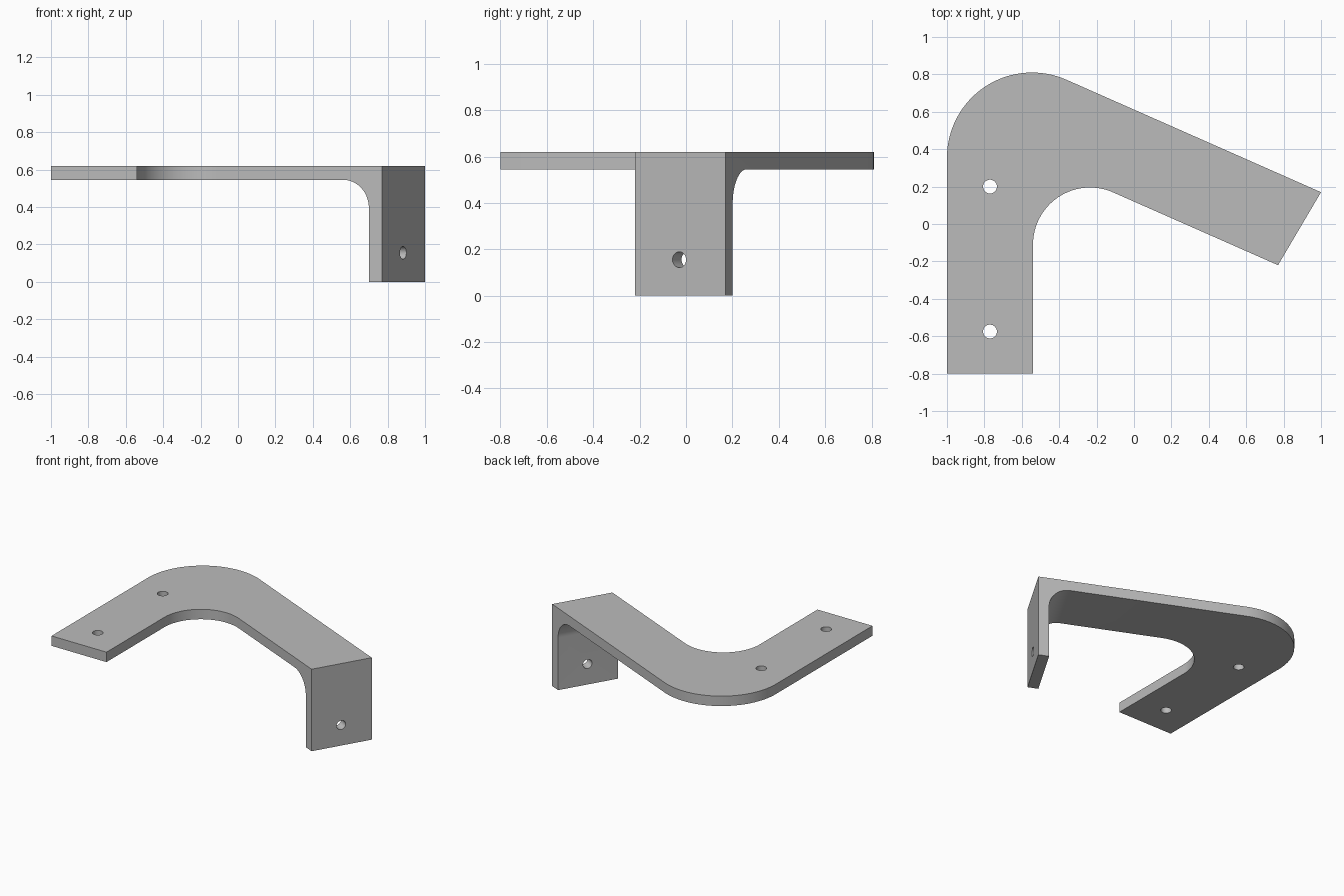
import bpy, bmesh, math
from mathutils import Vector

if "Cube" in bpy.data.objects:
    bpy.data.objects.remove(bpy.data.objects["Cube"], do_unlink=True)

HEIGHT, THICK = 0.62, 0.075
FRONT, REAR = Vector((0.77, -0.22, 0)), Vector((1.0, 0.17, 0))  # ends of the arm's end edge
SLOPE = math.radians(23.8)
ALONG = Vector((math.cos(SLOPE), -math.sin(SLOPE), 0))
EDGE = (REAR - FRONT).normalized()
UP = Vector((0, 0, 1))

steel = bpy.data.materials.new("grey steel")
steel.use_nodes = True
grey = (0.5, 0.5, 0.5, 1)
steel.diffuse_color = grey
steel.node_tree.nodes["Principled BSDF"].inputs["Base Color"].default_value = grey


def arc(cx, cy, r, start, end, n=32):
    angles = [start + (end - start) * i / n for i in range(n + 1)]
    return [(cx + r * math.cos(a), cy + r * math.sin(a)) for a in angles]


def prism(name, points, sweep):
    """Extrude a closed loop of points along a vector."""
    bm = bmesh.new()
    face = bm.faces.new([bm.verts.new(p) for p in points])
    out = bmesh.ops.extrude_face_region(bm, geom=[face])["geom"]
    moved = [v for v in out if isinstance(v, bmesh.types.BMVert)]
    bmesh.ops.translate(bm, verts=moved, vec=sweep)
    bmesh.ops.recalc_face_normals(bm, faces=bm.faces)
    mesh = bpy.data.meshes.new(name)
    bm.to_mesh(mesh)
    bm.free()
    mesh.materials.append(steel)
    obj = bpy.data.objects.new(name, mesh)
    bpy.context.collection.objects.link(obj)
    return obj


def drill(name, centre, axis, radius):
    """Round cutter through a centre point along an axis."""
    side = axis.orthogonal().normalized()
    other = axis.cross(side)
    ring = arc(0, 0, radius, 0, math.tau, 40)[:-1]
    points = [centre - axis * 0.1 + side * a + other * b for a, b in ring]
    return prism(name, points, axis * 0.2)


# Bent outline, full height
tangent = math.pi / 2 - SLOPE
outline = [(-1, -0.8), (-0.54, -0.8)]
outline += arc(-0.235, -0.11, 0.305, math.pi, tangent)
outline += [FRONT.xy, REAR.xy]
outline += arc(-0.545, 0.355, 0.455, tangent, math.pi)
bracket = prism("bracket", [(x, y, 0) for x, y in outline], UP * HEIGHT)

# Underside cutter, leaving the top plate and the filleted end flange
inner, under, fillet = 0.077, HEIGHT - THICK, 0.15
profile = [(3, -1), (inner, -1)]
profile += arc(inner + fillet, under - fillet, fillet, math.pi, math.pi / 2, 20)
profile += [(3, under)]
cutters = [prism("underside_cutter",
                 [FRONT - EDGE * 3 - ALONG * s + UP * z for s, z in profile],
                 EDGE * 6)]

# Screw holes in the plate and the flange
for y in (0.2, -0.575):
    cutters.append(drill("plate_hole_cutter", Vector((-0.77, y, under)), UP, 0.037))
flange_mid = (FRONT + REAR) / 2 - ALONG * inner / 2 + UP * 0.155
cutters.append(drill("flange_hole_cutter", flange_mid, EDGE.cross(UP), 0.034))

bpy.context.view_layer.objects.active = bracket
bracket.select_set(True)
for cutter in cutters:
    cutter.hide_render = True
    cut = bracket.modifiers.new("cut", "BOOLEAN")
    cut.operation, cut.solver, cut.object = "DIFFERENCE", "EXACT", cutter
    bpy.ops.object.modifier_apply(modifier=cut.name)
    bpy.data.objects.remove(cutter, do_unlink=True)

bpy.ops.object.shade_smooth_by_angle(angle=math.radians(30))
